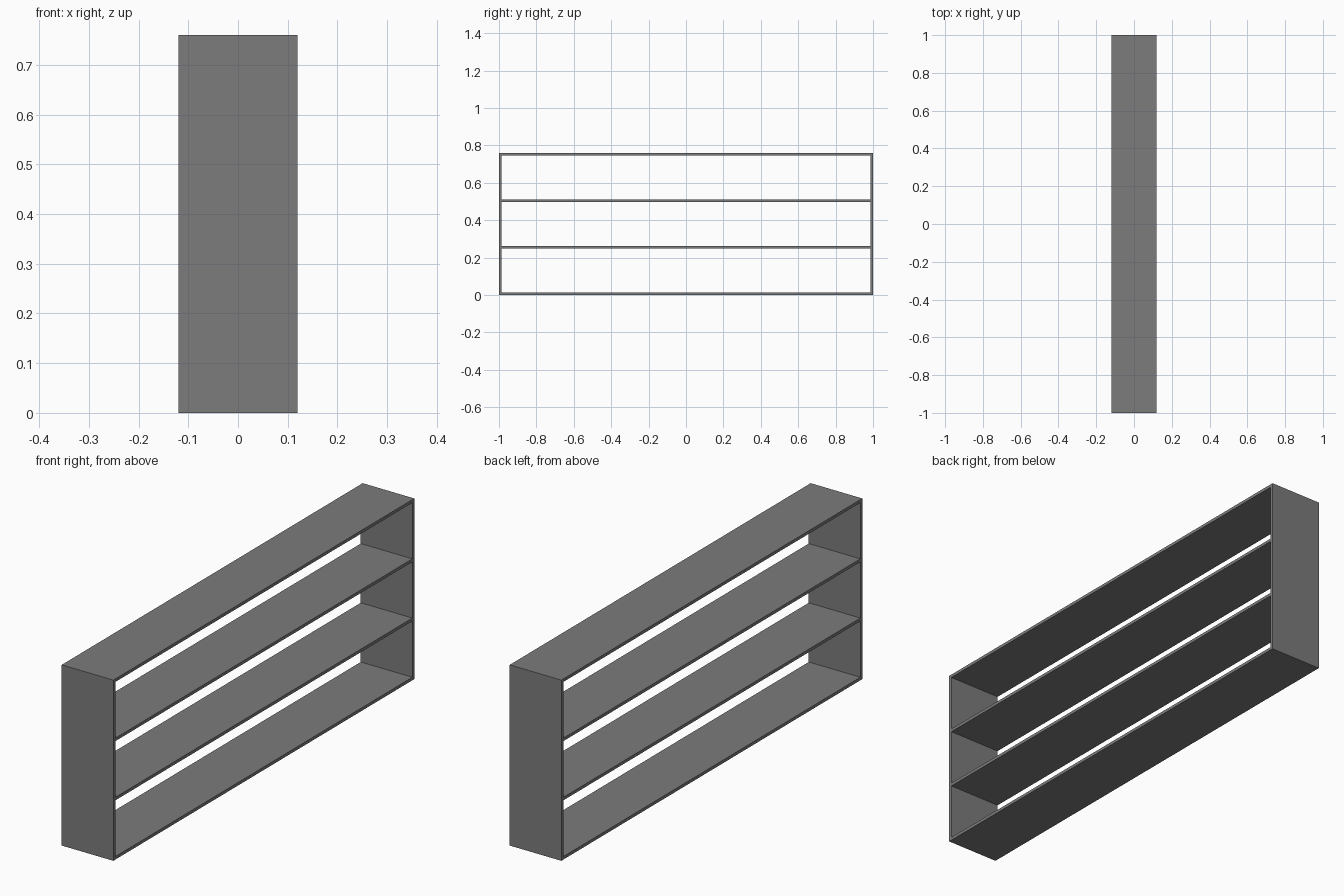
import bpy

cube = bpy.data.objects.get("Cube")
if cube:
    bpy.data.objects.remove(cube, do_unlink=True)

LENGTH, DEPTH, HEIGHT = 2.0, 0.24, 0.76
BOARD = 0.013  # board thickness

grey = bpy.data.materials.new("dark grey")
grey.use_nodes = True
colour = (0.2, 0.2, 0.2, 1)
grey.diffuse_color = colour
grey.node_tree.nodes["Principled BSDF"].inputs["Base Color"].default_value = colour


def board(name, size, centre):
    bpy.ops.mesh.primitive_cube_add(size=1, location=centre)
    obj = bpy.context.object
    obj.name = name
    obj.scale = size
    bpy.ops.object.transform_apply(location=False, rotation=False, scale=True)
    obj.data.materials.append(grey)


# Top and bottom boards span the full length, inner shelves fit between the ends
inner = LENGTH - 2 * BOARD
step = (HEIGHT - BOARD) / 3
names = ["bottom_board", "lower_shelf", "upper_shelf", "top_board"]
for i, name in enumerate(names):
    length = LENGTH if i in (0, 3) else inner
    board(name, (DEPTH, length, BOARD), (0, 0, BOARD / 2 + i * step))

# Upright end panels
for name, side in (("front_panel", -1), ("back_panel", 1)):
    board(name, (DEPTH, BOARD, HEIGHT - 2 * BOARD),
          (0, side * (LENGTH - BOARD) / 2, HEIGHT / 2))
